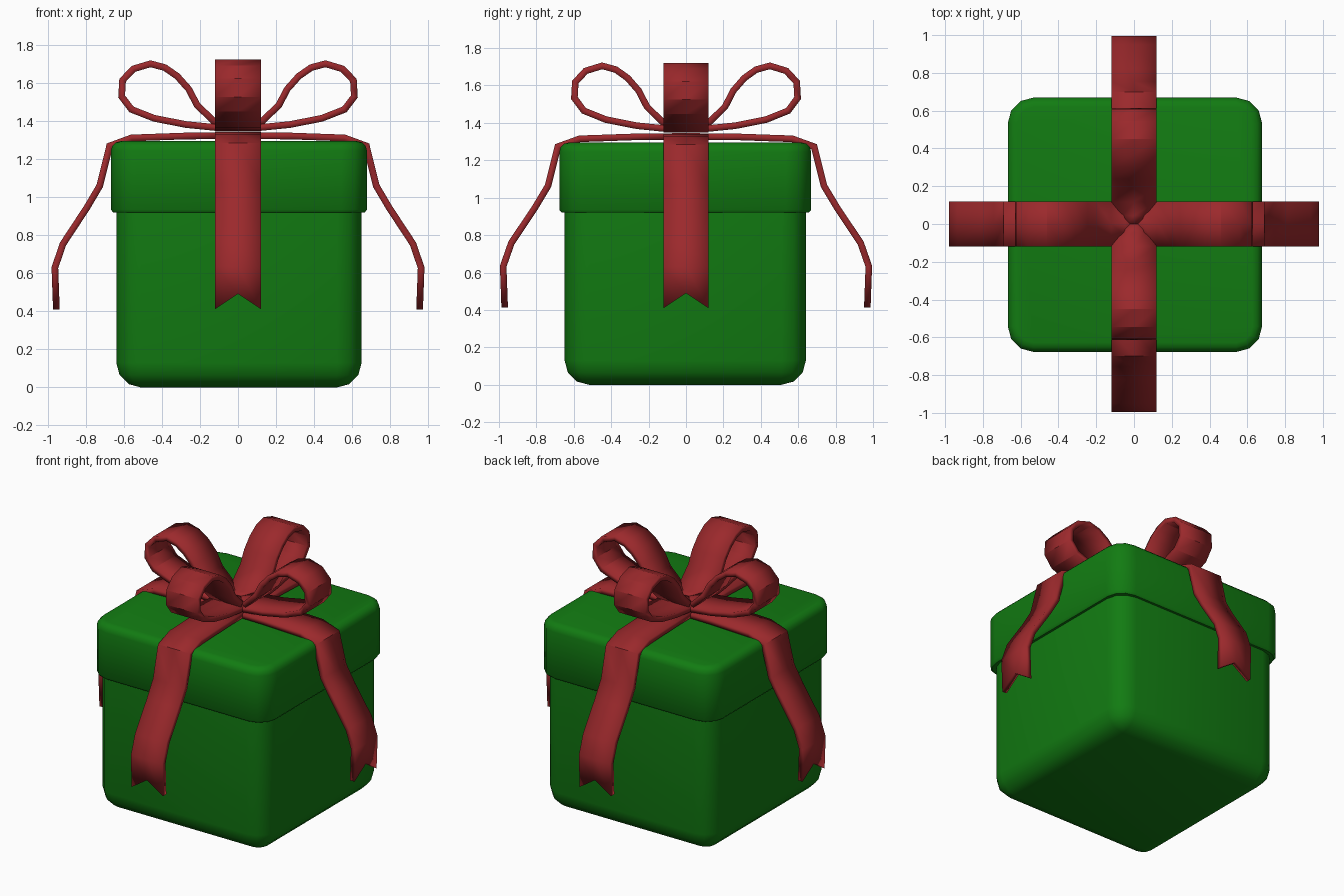
import bpy, bmesh, math
from mathutils import Matrix, Vector

if "Cube" in bpy.data.objects:
    bpy.data.objects.remove(bpy.data.objects["Cube"])


def material(name, color):
    m = bpy.data.materials.new(name)
    m.diffuse_color = (*color, 1)
    m.use_nodes = True
    m.node_tree.nodes["Principled BSDF"].inputs["Base Color"].default_value = m.diffuse_color
    return m


green = material("green_paper", (0.006, 0.2, 0.006))
red = material("red_ribbon", (0.33, 0.022, 0.025))


def finish(name, bm, mat, angle):
    bmesh.ops.remove_doubles(bm, verts=bm.verts, dist=0.0005)
    bmesh.ops.recalc_face_normals(bm, faces=bm.faces)
    me = bpy.data.meshes.new(name)
    bm.to_mesh(me)
    bm.free()
    me.materials.append(mat)
    ob = bpy.data.objects.new(name, me)
    bpy.context.collection.objects.link(ob)
    bpy.ops.object.select_all(action='DESELECT')
    ob.select_set(True)
    bpy.context.view_layer.objects.active = ob
    bpy.ops.object.shade_smooth_by_angle(angle=math.radians(angle))
    return ob


def rounded_box(name, half, radius, profile, segs=3):
    """Stack rounded-square rings; profile is a list of (inset, z)."""
    bm = bmesh.new()
    rings = []
    for inset, z in profile:
        r = max(radius - inset, 0.0)
        c = half - radius if inset <= radius else half - inset
        ring = []
        for k in range(4):
            a0 = k * math.pi / 2
            cx = c * (1 if k in (0, 3) else -1)
            cy = c * (1 if k in (0, 1) else -1)
            for i in range(segs + 1):
                a = a0 + math.pi / 2 * i / segs
                ring.append(bm.verts.new((cx + r * math.cos(a) + 0.005,
                                          cy + r * math.sin(a) - 0.004, z)))
        rings.append(ring)
    for a, b in zip(rings, rings[1:]):
        n = len(a)
        for i in range(n):
            j = (i + 1) % n
            bm.faces.new((a[i], a[j], b[j], b[i]))
    bm.faces.new(rings[0])
    bm.faces.new(rings[-1])
    return finish(name, bm, green, 40)


def arc(r, z, flip=1):
    """Quarter-round edge as (inset, z) from the side to the flat face."""
    return [(r - r * math.cos(t), z + flip * r * math.sin(t))
            for t in (math.pi / 6 * i for i in range(4))]


# Box body and overhanging lid
rounded_box("box_body", 0.645, 0.13, arc(0.13, 0.13, -1)[::-1] + [(0, 1.0)])
rounded_box("box_lid", 0.673, 0.135,
            [(0.05, 0.92), (0.012, 0.92), (0, 0.935)] + arc(0.05, 1.245))


def ribbon(name, path, angle, scale=1, dz=0, notch=0):
    """Sweep a strip along (distance, z, half_width) points, then thicken it."""
    bm = bmesh.new()
    rows = [[bm.verts.new((d * scale, s * w, z + dz)) for s in (-1, 0, 1)]
            for d, z, w in path]
    if notch:                                   # swallowtail end
        end, prev = rows[-1][1], rows[-2][1]
        end.co += (prev.co - end.co).normalized() * notch
    for a, b in zip(rows, rows[1:]):
        for i in range(2):
            bm.faces.new((a[i], a[i + 1], b[i + 1], b[i]))
    bm.transform(Matrix.Rotation(angle, 4, 'Z'))
    ob = finish(name, bm, red, 30)
    mod = ob.modifiers.new("thickness", 'SOLIDIFY')
    mod.thickness = 0.035
    mod.offset = 0
    mod.use_even_offset = True
    return ob


W = 0.12
tail = [(0, 1.325, W), (0.28, 1.322, W), (0.56, 1.312, W), (0.675, 1.27, W),
        (0.727, 1.06, W), (0.795, 0.945, W), (0.92, 0.755, W),
        (0.963, 0.63, W), (0.955, 0.41, W)]
loop = [(0, 1.365, W), (0.12, 1.367, W), (0.27, 1.382, W), (0.44, 1.415, W),
        (0.56, 1.462, W), (0.612, 1.53, W), (0.607, 1.615, W),
        (0.55, 1.675, W), (0.46, 1.702, W), (0.385, 1.682, W),
        (0.32, 1.637, W), (0.26, 1.57, W), (0.215, 1.485, W),
        (0.13, 1.402, W), (0.05, 1.375, 0.06), (0, 1.367, 0.04)]

# Four hanging tails and four bow loops
for i, side in enumerate(("right", "back", "left", "front")):
    along_y = i % 2
    ang = i * math.pi / 2
    ribbon("ribbon_tail_" + side, tail, ang, 1.015 if along_y else 1,
           0.003 * along_y, 0.08)
    ribbon("bow_loop_" + side, loop, ang, 0.975 if along_y else 1,
           0.003 * along_y)
